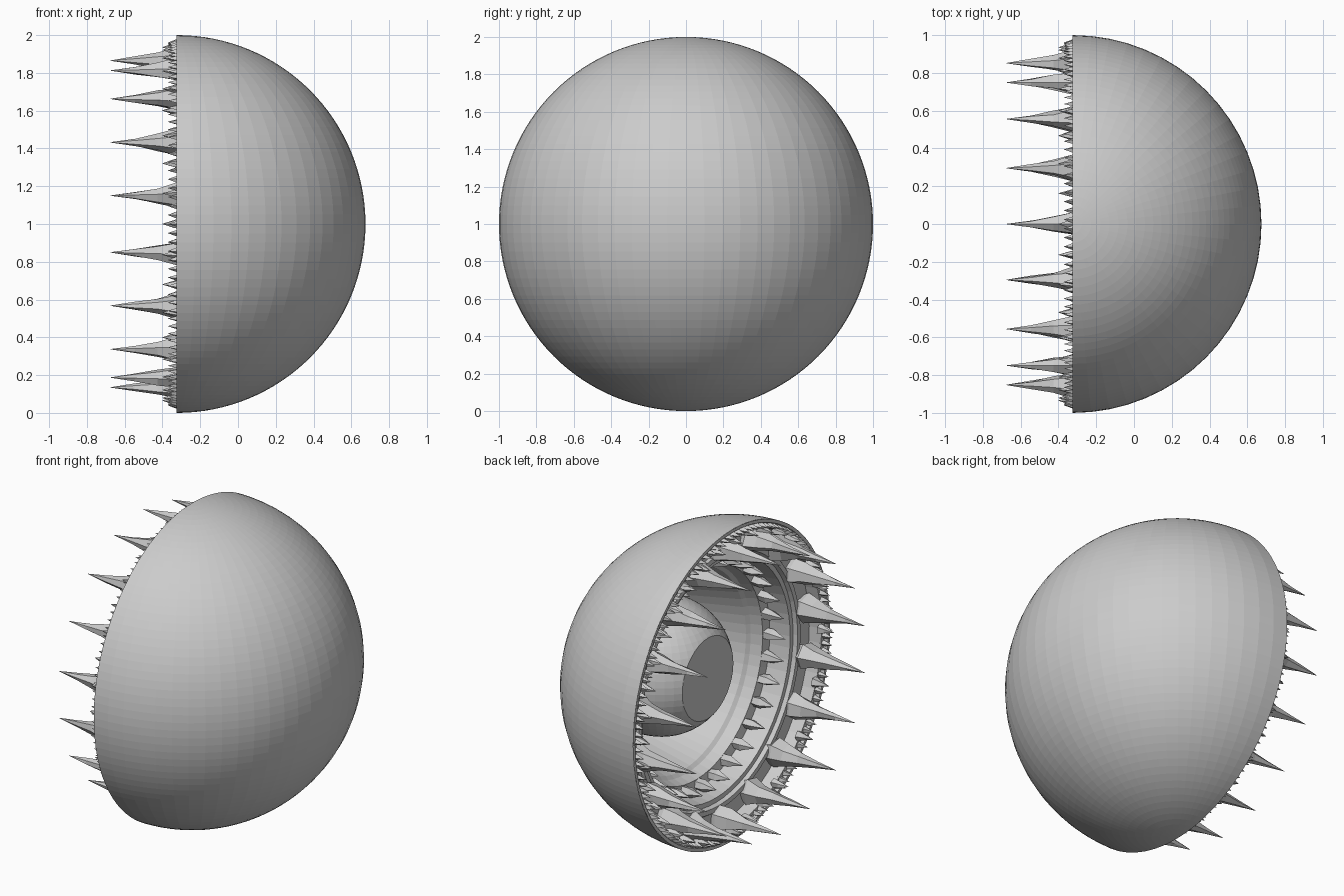
import bpy, bmesh, math, random
from mathutils import Matrix, Vector

random.seed(4)
cube = bpy.data.objects.get("Cube")
if cube:
    bpy.data.objects.remove(cube)

CENTRE = Vector((-0.325, 0, 1))     # middle of the open rim; depth runs along +x

grey = bpy.data.materials.new("plain_grey")
grey.use_nodes = True
colour = (0.6, 0.6, 0.6, 1)
grey.diffuse_color = colour
grey.node_tree.nodes["Principled BSDF"].inputs["Base Color"].default_value = colour


def finish(name, bm, recalc=True):
    if recalc:
        bmesh.ops.recalc_face_normals(bm, faces=bm.faces)
    mesh = bpy.data.meshes.new(name)
    bm.to_mesh(mesh)
    bm.free()
    mesh.materials.append(grey)
    obj = bpy.data.objects.new(name, mesh)
    obj.location = CENTRE
    bpy.context.collection.objects.link(obj)
    return obj


def lathe(bm, profile, sides, jitter=0.0):
    """Turn (depth, radius) points around the x axis; return the new vertices."""
    rings = []
    for depth, radius in profile:
        ring = []
        for i in range(sides):
            a = math.tau * i / sides
            r = radius * (1 + random.uniform(-jitter, jitter))
            ring.append(bm.verts.new((depth, r * math.sin(a), r * math.cos(a))))
        rings.append(ring)
    for low, high in zip(rings, rings[1:]):
        for i in range(sides):
            j = (i + 1) % sides
            bm.faces.new((low[i], high[i], high[j], low[j]))
    bm.faces.new(rings[-1])
    return [v for ring in rings for v in ring]


def half_sphere(bm, segments, rings, radius, cut_x):
    """Upright sphere with everything before cut_x removed; return the cut edges."""
    bmesh.ops.create_uvsphere(bm, u_segments=segments, v_segments=rings, radius=radius)
    cut = bmesh.ops.bisect_plane(bm, geom=bm.verts[:] + bm.edges[:] + bm.faces[:],
                                 dist=1e-4, plane_co=(cut_x, 0, 0),
                                 plane_no=(1, 0, 0), clear_inner=True)
    return [e for e in cut["geom_cut"] if isinstance(e, bmesh.types.BMEdge)]


def spike_ring(name, count, ring_radius, profile, sides, offset=0.0):
    bm = bmesh.new()
    for i in range(count):
        verts = lathe(bm, profile, sides, jitter=0.18)
        turn = Matrix.Rotation(math.tau * (i + offset) / count, 4, 'X')
        bmesh.ops.transform(bm, verts=verts,
                            matrix=turn @ Matrix.Translation((0, 0, ring_radius)))
    return finish(name, bm)


# Outer dome
bm = bmesh.new()
half_sphere(bm, 64, 64, 1, 0)
finish("outer_dome", bm, recalc=False)

# Stepped inner bowl, from the rim to the back wall
bm = bmesh.new()
lathe(bm, [(0, 1), (0, 0.98), (0.02, 0.97), (0.02, 0.94), (0.1, 0.93), (0.1, 0.83),
           (0.085, 0.82), (0.085, 0.79), (0.11, 0.78), (0.11, 0.75), (0.24, 0.73),
           (0.25, 0.67), (0.32, 0.65), (0.34, 0.63), (0.7, 0.54)], 64)
bowl = finish("inner_bowl", bm)
if bowl.data.polygons[-1].normal.x > 0:
    bowl.data.flip_normals()

# Ball in the throat with a flat front
bm = bmesh.new()
bmesh.ops.contextual_create(bm, geom=half_sphere(bm, 48, 32, 0.42, -0.33))
bmesh.ops.translate(bm, verts=bm.verts, vec=(0.5, 0, 0))
finish("throat_ball", bm)

# Large spikes with blunt, flared bases
spike_ring("large_spikes", 18, 0.865,
           [(0.11, 0.07), (0.07, 0.085), (0, 0.064), (-0.1, 0.041),
            (-0.22, 0.02), (-0.35, 0.001)], 6)
# Short teeth on the inner step
spike_ring("inner_teeth", 32, 0.7,
           [(0.25, 0.034), (0.2, 0.034), (0.11, 0.001)], 5)
# Small teeth beside and between the large spikes
spike_ring("small_rim_teeth", 36, 0.935,
           [(0.03, 0.032), (-0.01, 0.022), (-0.075, 0.001)], 5)
# Fine teeth along the rim
spike_ring("fine_rim_teeth", 126, 0.96,
           [(0.03, 0.02), (0, 0.016), (-0.045, 0.001)], 4, offset=0.5)
